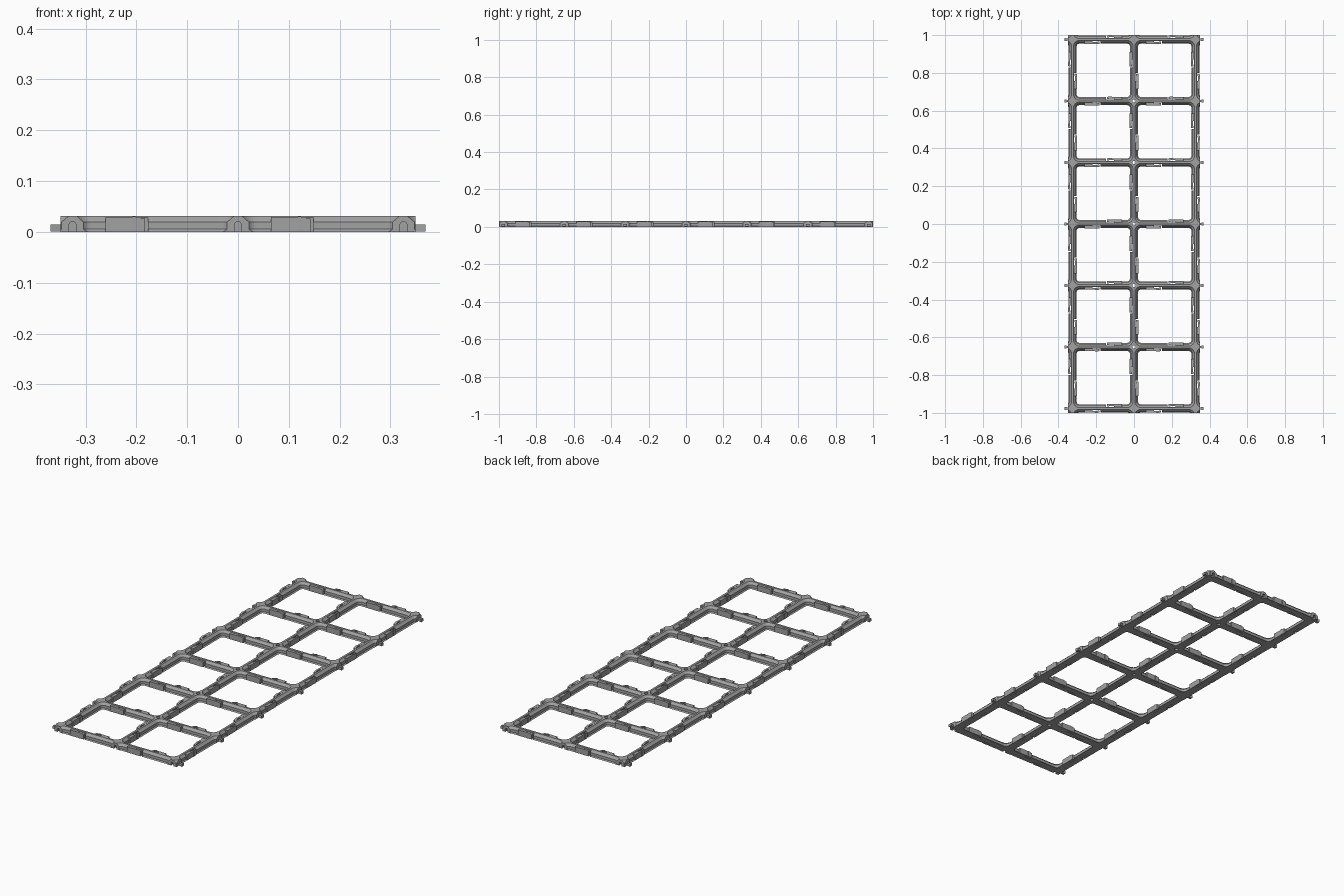
import bpy, bmesh
from math import pi, cos, sin
from mathutils import Matrix, Vector

if "Cube" in bpy.data.objects:
    bpy.data.objects.remove(bpy.data.objects["Cube"])

PITCH, EDGE, HEIGHT = 0.3255, 0.0235, 0.031
COLS, ROWS = 2, 6
HX, HY = PITCH * COLS / 2 + EDGE, PITCH * ROWS / 2 + EDGE

gray = bpy.data.materials.new("plain gray")
gray.use_nodes = True
gray.diffuse_color = (0.36, 0.36, 0.36, 1)
gray.node_tree.nodes["Principled BSDF"].inputs["Base Color"].default_value = (0.36, 0.36, 0.36, 1)


def finish(bm, name, cutter=False):
    bmesh.ops.recalc_face_normals(bm, faces=bm.faces)
    mesh = bpy.data.meshes.new(name)
    bm.to_mesh(mesh)
    bm.free()
    obj = bpy.data.objects.new(name, mesh)
    bpy.context.collection.objects.link(obj)
    obj.hide_render = cutter
    mesh.materials.append(gray)
    return obj


def loft(bm, rings):
    """Skin a stack of equal-length point rings and cap both ends."""
    loops = [[bm.verts.new(p) for p in ring] for ring in rings]
    n = len(loops[0])
    for a, b in zip(loops, loops[1:]):
        for i in range(n):
            bm.faces.new((a[i], a[(i + 1) % n], b[(i + 1) % n], b[i]))
    bm.faces.new(loops[0])
    bm.faces.new(loops[-1])


def prism(bm, outline, z0, z1, place=Matrix()):
    loft(bm, [[place @ Vector((x, y, z)) for x, y in outline] for z in (z0, z1)])


def rect(x0, x1, y0, y1):
    return [(x0, y0), (x1, y0), (x1, y1), (x0, y1)]


def rounded_square(cx, cy, inset, z, steps=6):
    """Ring of one cell opening; the corner centres stay fixed."""
    centre = PITCH / 2 - 0.036
    r = 0.036 - inset
    pts = []
    for q, (sx, sy) in enumerate([(1, 1), (-1, 1), (-1, -1), (1, -1)]):
        for k in range(steps + 1):
            a = (q + k / steps) * pi / 2
            pts.append((cx + sx * centre + r * cos(a), cy + sy * centre + r * sin(a), z))
    return pts


def cut(target, cutter):
    mod = target.modifiers.new("cut", "BOOLEAN")
    mod.operation, mod.solver, mod.object = "DIFFERENCE", "EXACT", cutter
    bpy.context.view_layer.objects.active = target
    bpy.ops.object.modifier_apply(modifier=mod.name)
    bpy.data.objects.remove(cutter)


# Slab that becomes the frame
bm = bmesh.new()
prism(bm, rect(-HX, HX, -HY, HY), 0, HEIGHT)
frame = finish(bm, "grid_frame")

# Stepped cell openings, with a border of extra cells that shapes the outer rails
bm = bmesh.new()
profile = [(0.022, -0.01), (0.022, 0), (0.0167, 0.0054), (0.0167, 0.0194),
           (0.0051, HEIGHT), (0.0051, 0.05)]
for i in range(COLS + 2):
    for j in range(ROWS + 2):
        cx = (i - (COLS + 1) / 2) * PITCH
        cy = (j - (ROWS + 1) / 2) * PITCH
        loft(bm, [rounded_square(cx, cy, inset, z) for inset, z in profile])
cut(frame, finish(bm, "cell_cutter", True))

# Rail centres, each with its direction
rails = [((i - COLS / 2 + 0.5) * PITCH, (j - ROWS / 2) * PITCH, 0)
         for i in range(COLS) for j in range(ROWS + 1)]
rails += [((i - COLS / 2) * PITCH, (j - ROWS / 2 + 0.5) * PITCH, pi / 2)
          for i in range(COLS + 1) for j in range(ROWS)]
places = [Matrix.Translation((x, y, 0)) @ Matrix.Rotation(a + flip, 4, "Z")
          for x, y, a in rails for flip in (0, pi)]

# Slits that free the spring clips
bm = bmesh.new()
for place in places:
    slit = [(-0.062, -0.0125), (-0.020, -0.0125), (-0.020, -0.03), (-0.014, -0.03),
            (-0.014, -0.0075), (-0.062, -0.0075)]
    prism(bm, slit, -0.01, 0.05, place)
cut(frame, finish(bm, "slit_cutter", True))

# Screw holes at inner crossings and arched sockets in the front and back edges
bm = bmesh.new()
for j in range(1, ROWS):
    y = (j - ROWS / 2) * PITCH
    prism(bm, [(0.009 * cos(k * pi / 8), y + 0.009 * sin(k * pi / 8)) for k in range(16)], -0.01, 0.05)
arch = [(-1, -0.01), (1, -0.01), (1, 0.015), (0.6, 0.019), (-0.6, 0.019), (-1, 0.015)]
for i in range(COLS + 1):
    x = (i - COLS / 2) * PITCH
    for s in (-1, 1):
        loft(bm, [[(x + u * w, s * y, z) for u, z in arch]
                  for y, w in ((HY + 0.01, 0.005), (HY - 0.013, 0.009))])
cut(frame, finish(bm, "socket_cutter", True))

# Spring clips: an arm on each side of every rail with a thicker hooked end
bm = bmesh.new()
for place in places:
    prism(bm, rect(-0.098, -0.058, -0.0225, -0.008), 0, 0.029, place)
    prism(bm, rect(-0.058, -0.045, -0.0225, -0.013), 0, 0.029, place)
    hook = [(-0.045, -0.0235), (-0.020, -0.0225), (-0.020, -0.0105), (-0.030, -0.0105),
            (-0.032, -0.013), (-0.045, -0.013)]
    loft(bm, [[place @ Vector((x, y, z if not z else HEIGHT - 0.2 * (x + 0.045)))
               for x, y in hook] for z in (0, 1)])
finish(bm, "spring_clips")

# Flared connector tongues on the two long sides
bm = bmesh.new()
tongue = [(HX - 0.004, -0.006), (HX, -0.005), (HX + 0.02, -0.009),
          (HX + 0.02, 0.009), (HX, 0.005), (HX - 0.004, 0.006)]
for s in (-1, 1):
    for j in range(ROWS + 1):
        prism(bm, [(s * x, y + (j - ROWS / 2) * PITCH) for x, y in tongue], 0.001, 0.015)
finish(bm, "connector_tongues")
